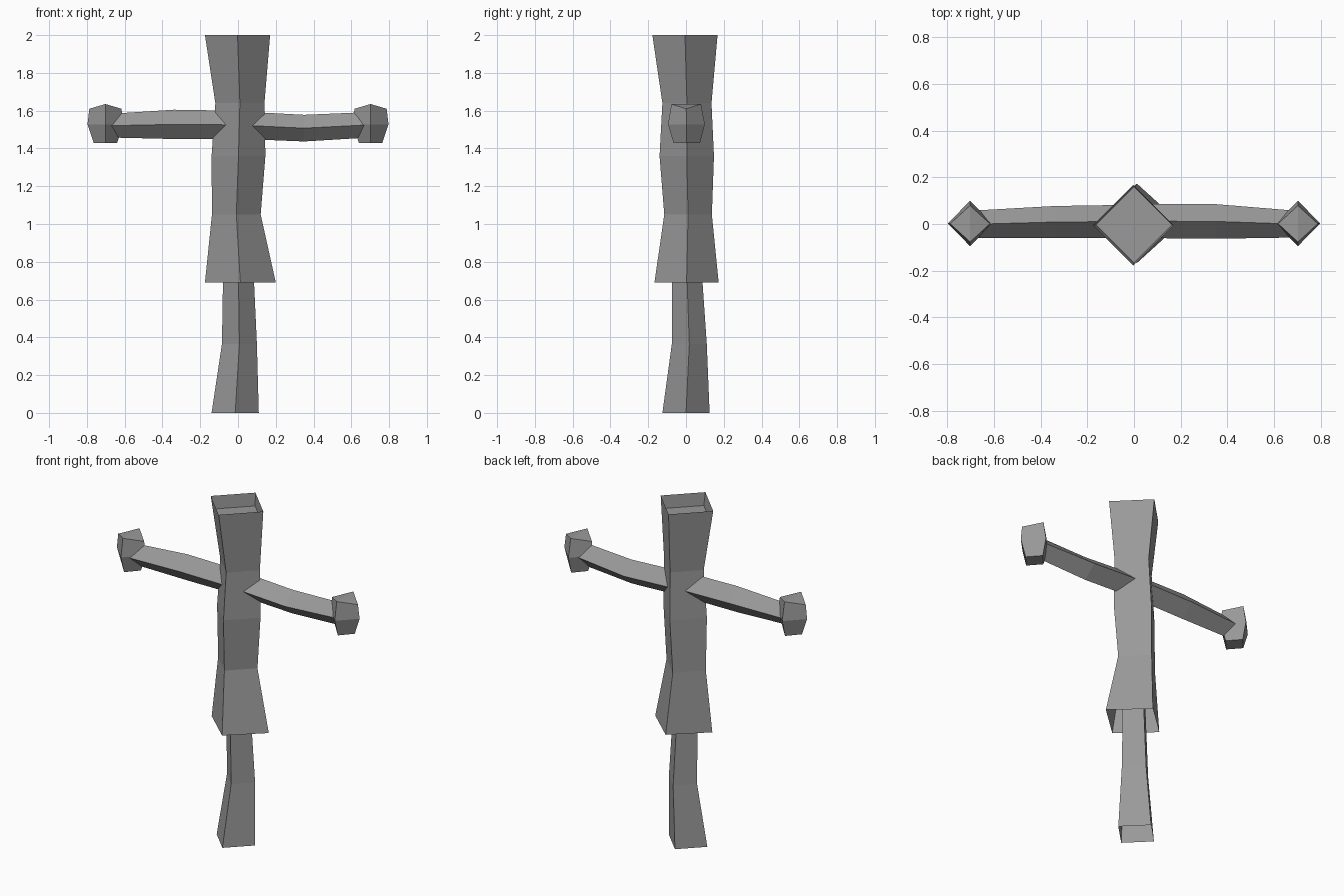
import bpy
import bmesh
from mathutils import Vector

cube = bpy.data.objects.get("Cube")
if cube:
    bpy.data.objects.remove(cube)

grey = bpy.data.materials.new("plain grey")
grey.use_nodes = True
grey.diffuse_color = (0.32, 0.32, 0.32, 1)
grey.node_tree.nodes["Principled BSDF"].inputs["Base Color"].default_value = grey.diffuse_color


def tube(name, rings, start_cap=False, end_cap=False):
    """Skin a list of four-cornered rings into one flat-faced object."""
    bm = bmesh.new()
    loops = [[bm.verts.new(p) for p in ring] for ring in rings]
    for a, b in zip(loops, loops[1:]):
        for i in range(4):
            j = (i + 1) % 4
            bm.faces.new((a[i], a[j], b[j], b[i]))
    for wanted, loop in ((start_cap, loops[0]), (end_cap, loops[-1])):
        if wanted:
            # Split along the front-to-back corners so saddles fold cleanly
            bm.faces.new((loop[1], loop[2], loop[3]))
            bm.faces.new((loop[3], loop[0], loop[1]))
    bmesh.ops.recalc_face_normals(bm, faces=bm.faces)
    mesh = bpy.data.meshes.new(name)
    bm.to_mesh(mesh)
    bm.free()
    mesh.materials.append(grey)
    obj = bpy.data.objects.new(name, mesh)
    bpy.context.collection.objects.link(obj)
    return obj


def upright(z, x0, x1, y0, y1, lift=0):
    """Diamond ring around a vertical axis; lift raises the y corners."""
    cx, cy = (x0 + x1) / 2, (y0 + y1) / 2
    return [Vector(p) for p in ((x1, cy, z), (cx, y1, z + lift),
                                (x0, cy, z), (cx, y0, z + lift))]


def sideways(x, y0, y1, z0, z1):
    """Diamond ring around the x axis."""
    cy, cz = (y0 + y1) / 2, (z0 + z1) / 2
    return [Vector(p) for p in ((x, y1, cz), (x, cy, z1),
                                (x, y0, cz), (x, cy, z0))]


# Body: open at both ends, flared at the skirt and the head
body = [
    upright(0.69, -0.175, 0.20, -0.167, 0.173),
    upright(1.05, -0.138, 0.12, -0.115, 0.137),
    upright(1.36, -0.14, 0.145, -0.14, 0.148),
    upright(1.64, -0.12, 0.14, -0.125, 0.135),
    upright(2.0, -0.175, 0.17, -0.178, 0.167),
]
tube("body", body)

# Recessed floor just under the open top
floor = [a.lerp(b, 0.79) for a, b in zip(body[-2], body[-1])]
tube("head_floor", [floor], start_cap=True)

# Post: open tube reaching up inside the skirt
tube("post", [
    upright(0.0, -0.14, 0.11, -0.125, 0.125),
    upright(0.365, -0.085, 0.10, -0.075, 0.11),
    upright(0.8, -0.078, 0.08, -0.075, 0.08),
])

# Arms: one bows up, the other sags
tube("right_arm", [
    sideways(-0.03, -0.06, 0.082, 1.45, 1.60),
    sideways(-0.34, -0.06, 0.077, 1.45, 1.605),
    sideways(-0.68, -0.06, 0.058, 1.458, 1.583),
])
tube("left_arm", [
    sideways(0.03, -0.06, 0.085, 1.45, 1.595),
    sideways(0.35, -0.063, 0.085, 1.437, 1.578),
    sideways(0.68, -0.058, 0.058, 1.457, 1.592),
])

# Hands: closed blocks with a ridge running front to back
for name, cx in (("right_hand", -0.702), ("left_hand", 0.702)):
    tube(name, [
        upright(1.43, cx - 0.062, cx + 0.062, -0.066, 0.074),
        upright(1.528, cx - 0.095, cx + 0.095, -0.095, 0.10),
        upright(1.61, cx - 0.085, cx + 0.085, -0.077, 0.079, lift=0.025),
    ], start_cap=True, end_cap=True)
